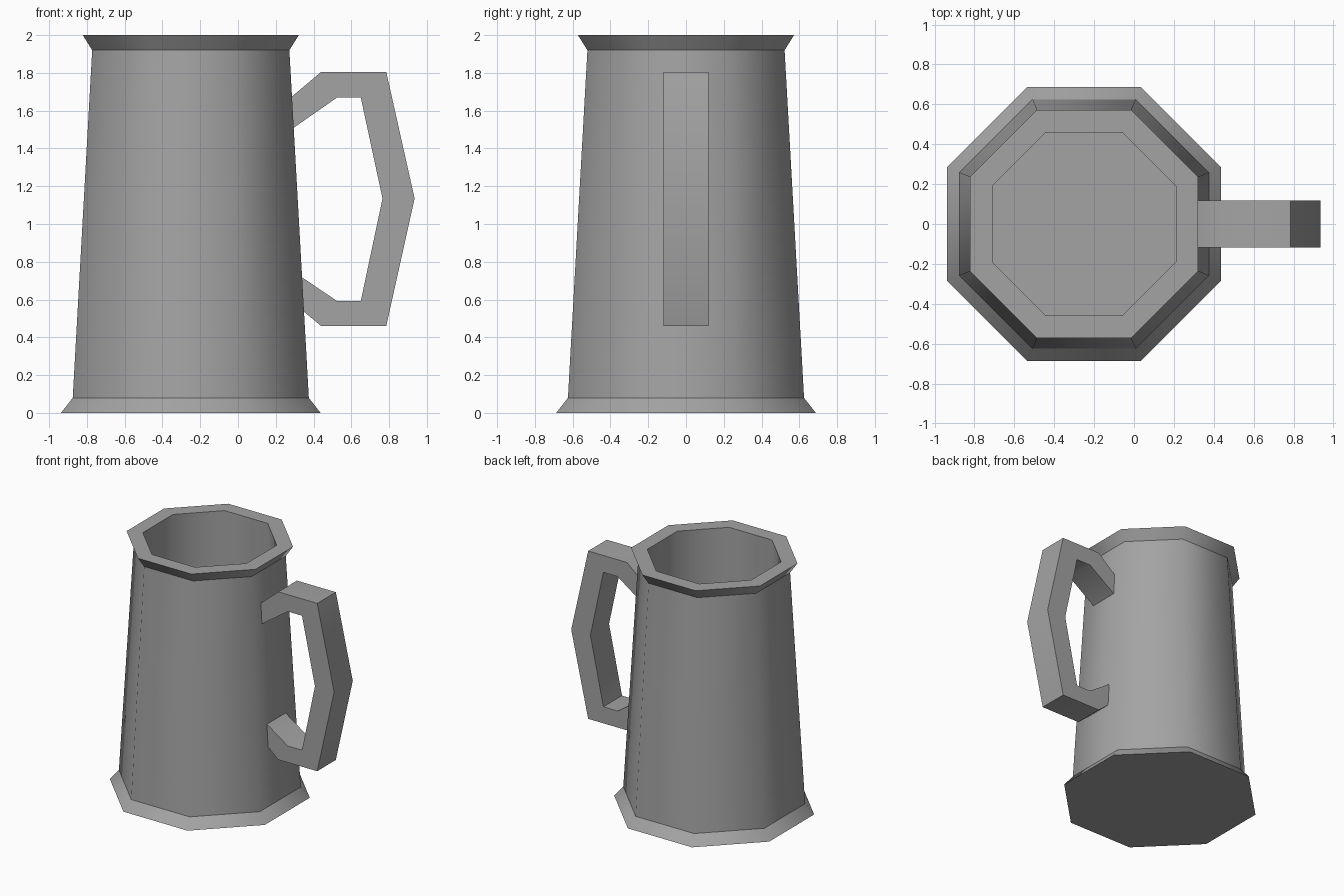
import bpy
import bmesh
from math import cos, sin, pi, radians

if "Cube" in bpy.data.objects:
    bpy.data.objects.remove(bpy.data.objects["Cube"])

SIDES = 8
CX = -0.25  # axis of the cup

# Dark grey pewter
grey = bpy.data.materials.new("dark_grey")
grey.diffuse_color = (0.37, 0.37, 0.37, 1)
grey.use_nodes = True
grey.node_tree.nodes["Principled BSDF"].inputs["Base Color"].default_value = grey.diffuse_color


def finish(bm, name):
    bmesh.ops.recalc_face_normals(bm, faces=bm.faces[:])
    # Smooth shallow bends, keep the rest crisp
    for face in bm.faces:
        face.smooth = True
    for edge in bm.edges:
        if edge.calc_face_angle() > radians(46):
            edge.smooth = False
    mesh = bpy.data.meshes.new(name)
    bm.to_mesh(mesh)
    bm.free()
    mesh.materials.append(grey)
    obj = bpy.data.objects.new(name, mesh)
    bpy.context.collection.objects.link(obj)
    return obj


# Cup: stacked octagon rings (apothem, z) from underside up over the rim and down inside
profile = [(0.687, 0.0), (0.625, 0.08), (0.522, 1.92), (0.572, 2.0),
           (0.46, 2.0), (0.46, 0.10)]
bm = bmesh.new()
rings = []
for apothem, z in profile:
    r = apothem / cos(pi / SIDES)
    rings.append([bm.verts.new((CX + r * cos((i + 0.5) * 2 * pi / SIDES),
                                r * sin((i + 0.5) * 2 * pi / SIDES), z))
                  for i in range(SIDES)])
for lower, upper in zip(rings, rings[1:]):
    for i in range(SIDES):
        j = (i + 1) % SIDES
        bm.faces.new((lower[i], lower[j], upper[j], upper[i]))
bm.faces.new(rings[0])
bm.faces.new(rings[-1])
# Keep every ring crisp while the walls shade smoothly around the cup
for ring in rings:
    for i in range(SIDES):
        bm.edges.get((ring[i], ring[(i + 1) % SIDES])).smooth = False
finish(bm, "cup")

# Handle: faceted band between an outer and an inner path, given width along y
outer = [(0.25, 1.645), (0.44, 1.805), (0.785, 1.805), (0.935, 1.135),
         (0.785, 0.46), (0.44, 0.46), (0.30, 0.577)]
inner = [(0.25, 1.478), (0.525, 1.67), (0.65, 1.67), (0.765, 1.135),
         (0.65, 0.592), (0.525, 0.592), (0.30, 0.744)]
HALF = 0.118
bm = bmesh.new()
sections = [[bm.verts.new((x, y, z)) for (x, z), y in
             ((o, -HALF), (o, HALF), (i, HALF), (i, -HALF))]
            for o, i in zip(outer, inner)]
for a, b in zip(sections, sections[1:]):
    for k in range(4):
        m = (k + 1) % 4
        bm.faces.new((a[k], a[m], b[m], b[k]))
bm.faces.new(sections[0])
bm.faces.new(sections[-1])
finish(bm, "handle")
